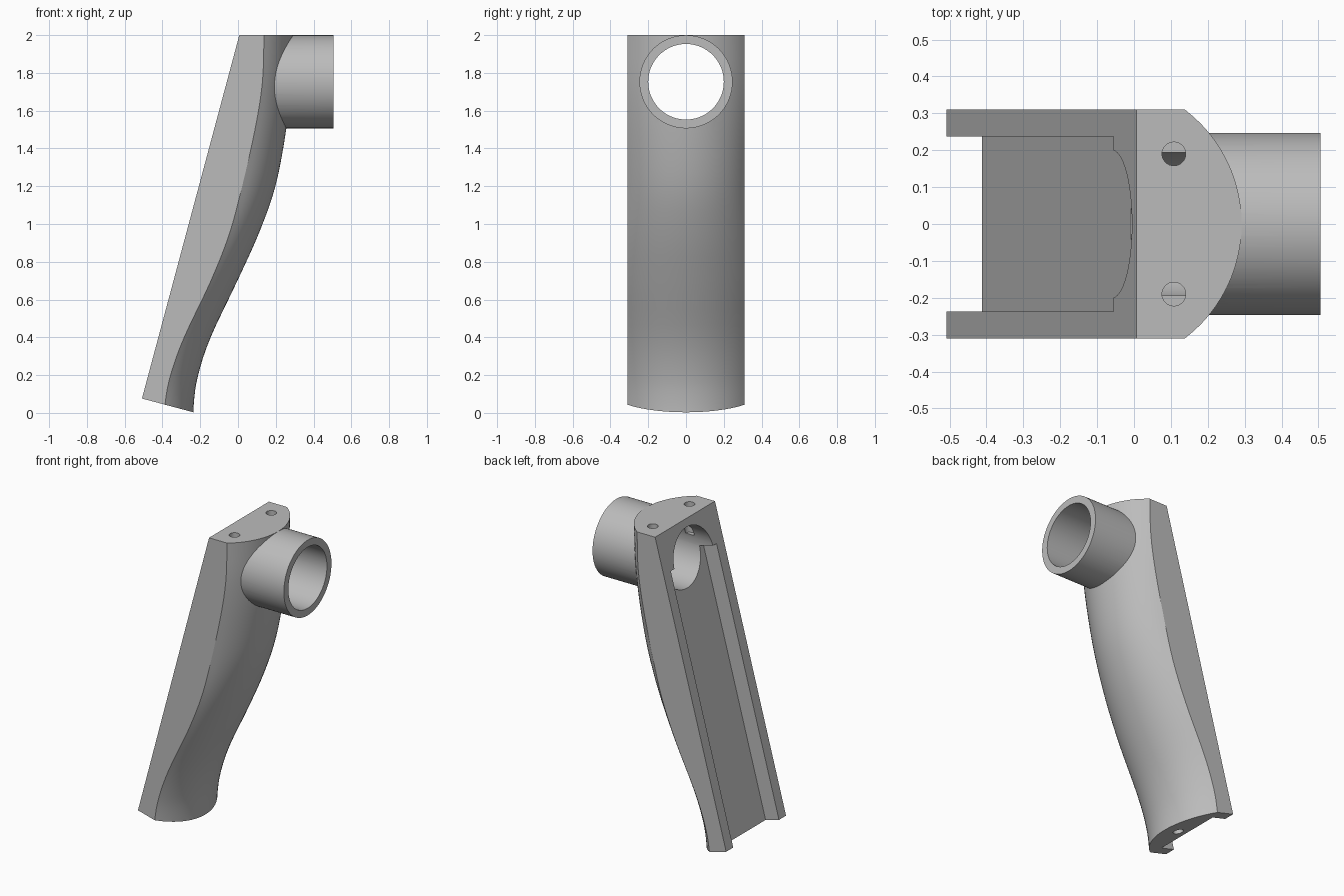
import bpy, bmesh, math
from mathutils import Matrix, Vector

if "Cube" in bpy.data.objects:
    bpy.data.objects.remove(bpy.data.objects["Cube"], do_unlink=True)

grey = bpy.data.materials.new("plain grey")
grey.use_nodes = True
grey.diffuse_color = (0.5, 0.5, 0.5, 1)
grey.node_tree.nodes["Principled BSDF"].inputs["Base Color"].default_value = (0.5, 0.5, 0.5, 1)

TILT = math.radians(15)
HALF = 0.31                      # half width of the handle
FOOT = Vector((-0.508, 0, 0.076))  # lower back corner
FRAME = Matrix.Translation(FOOT) @ Matrix.Rotation(TILT, 4, 'Y')


def make_object(name, bm):
    bmesh.ops.recalc_face_normals(bm, faces=bm.faces)
    mesh = bpy.data.meshes.new(name)
    bm.to_mesh(mesh)
    bm.free()
    mesh.materials.append(grey)
    obj = bpy.data.objects.new(name, mesh)
    bpy.context.collection.objects.link(obj)
    return obj


def cylinder(name, radius, length, matrix, segments):
    bm = bmesh.new()
    bmesh.ops.create_cone(bm, cap_ends=True, segments=segments, radius1=radius,
                          radius2=radius, depth=length, matrix=matrix)
    return make_object(name, bm)


def combine(target, tool, operation):
    mod = target.modifiers.new(tool.name, 'BOOLEAN')
    mod.operation, mod.solver, mod.object = operation, 'EXACT', tool
    bpy.context.view_layer.objects.active = target
    bpy.ops.object.modifier_apply(modifier=mod.name)
    bpy.data.objects.remove(tool, do_unlink=True)


def smooth_path(points, steps):
    """Catmull-Rom curve through the points."""
    pts = [Vector(p) for p in points]
    pts = [2 * pts[0] - pts[1]] + pts + [2 * pts[-1] - pts[-2]]
    path = []
    for a, b, c, d in zip(pts, pts[1:], pts[2:], pts[3:]):
        for i in range(steps):
            t = i / steps
            path.append(0.5 * (2 * b + (c - a) * t + (2 * a - 5 * b + 4 * c - d) * t * t
                               + (3 * b - a - 3 * c + d) * t ** 3))
    return path + [pts[-2]]


# Handle: swept section with flat back and sides and a bowed front
# Each level gives height, side edge x and front crest x
levels = [(-0.1, -0.397, -0.237), (0.05, -0.386, -0.234), (0.2, -0.357, -0.211),
          (0.4, -0.285, -0.145), (0.7, -0.143, -0.003), (0.95, -0.045, 0.11),
          (1.2, 0.022, 0.198), (1.5, 0.09, 0.255), (1.75, 0.129, 0.281), (2.0, 0.138, 0.292)]
bm = bmesh.new()
rings = []
for z, edge, crest in smooth_path(levels, 4):
    rise = crest - edge
    radius = (HALF ** 2 + rise ** 2) / (2 * rise)
    sweep = math.asin(HALF / radius)
    back = 0.007 + (z - 2) * math.tan(TILT)
    ring = [(back, -HALF)]
    for i in range(25):
        a = sweep * (i / 12 - 1)
        ring.append((crest - radius + radius * math.cos(a), radius * math.sin(a)))
    ring.append((back, HALF))
    rings.append([bm.verts.new((x, y, z)) for x, y in ring])
for low, high in zip(rings, rings[1:]):
    for i in range(len(low)):
        j = (i + 1) % len(low)
        bm.faces.new((low[i], low[j], high[j], high[i]))
bm.faces.new(rings[0])
bm.faces.new(rings[-1])
# Square off the foot at right angles to the back
cut = bmesh.ops.bisect_plane(bm, geom=bm.verts[:] + bm.edges[:] + bm.faces[:], plane_co=FOOT,
                             plane_no=FRAME.to_3x3() @ Vector((0, 0, 1)), clear_inner=True)
bmesh.ops.holes_fill(bm, edges=[e for e in bm.edges if e.is_boundary])
handle = make_object("angled_handle", bm)

# Round socket and its through bore
AXIS = Matrix.Rotation(math.pi / 2, 4, 'Y')
combine(handle, cylinder("socket", 0.2465, 0.405,
                         Matrix.Translation((0.3025, 0, 1.753)) @ AXIS, 96), 'UNION')
combine(handle, cylinder("socket_bore", 0.2, 3,
                         Matrix.Translation((0, 0, 1.753)) @ AXIS, 96), 'DIFFERENCE')

# Channel along the back, open at the foot
bm = bmesh.new()
bmesh.ops.create_cube(bm, size=1, matrix=FRAME @ Matrix.Translation((0, 0, 0.775))
                      @ Matrix.Diagonal((0.2, 0.474, 1.95, 1)))
combine(handle, make_object("back_channel", bm), 'DIFFERENCE')

# Screw holes in the top and one in the foot
for side in (-1, 1):
    combine(handle, cylinder("top_screw_hole", 0.032, 0.4,
                             Matrix.Translation((0.108, side * 0.19, 2.0)), 32), 'DIFFERENCE')
combine(handle, cylinder("foot_screw_hole", 0.032, 0.5,
                         FRAME @ Matrix.Translation((0.17, 0, 0)), 32), 'DIFFERENCE')

# Smooth curves, sharp edges
bpy.ops.object.select_all(action='DESELECT')
handle.select_set(True)
bpy.context.view_layer.objects.active = handle
bpy.ops.object.shade_smooth_by_angle(angle=math.radians(25))
